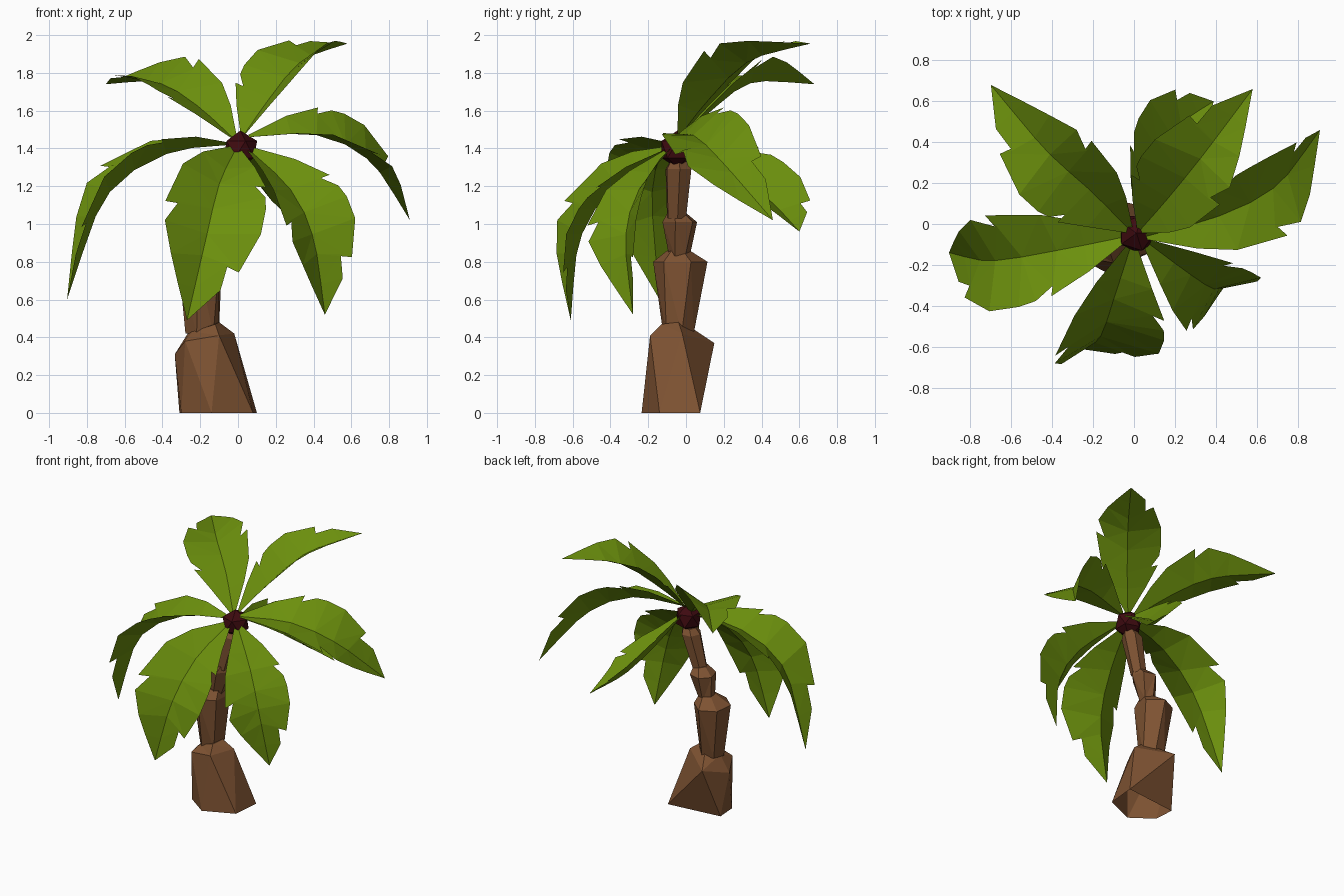
import bpy, bmesh, math
from mathutils import Vector

cube = bpy.data.objects.get("Cube")
if cube:
    bpy.data.objects.remove(cube, do_unlink=True)


def material(name, colour):
    m = bpy.data.materials.new(name)
    m.use_nodes = True
    rgba = (*colour, 1.0)
    m.diffuse_color = rgba
    m.node_tree.nodes["Principled BSDF"].inputs["Base Color"].default_value = rgba
    return m


LEAF = material("leaf green", (0.15, 0.28, 0.004))
BARK = material("bark brown", (0.21, 0.086, 0.032))
CROWN = material("dark maroon", (0.048, 0.003, 0.005))


def finish(name, bm, mat):
    mesh = bpy.data.meshes.new(name)
    bm.to_mesh(mesh)
    bm.free()
    mesh.materials.append(mat)
    obj = bpy.data.objects.new(name, mesh)
    bpy.context.collection.objects.link(obj)
    return obj


# Trunk: stacked, flaring segments with tapered shoulders, open underneath
def ring(x, y, z, rx, ry, turn, sides=6):
    angles = [math.tau * i / sides + turn for i in range(sides)]
    return [(x + rx * math.cos(a), y + ry * math.sin(a), z) for a in angles]


def trunk_segment(name, *rings):
    bm = bmesh.new()
    loops = [[bm.verts.new(p) for p in points] for points in rings]
    for low, high in zip(loops, loops[1:]):
        for i in range(len(low)):
            j = (i + 1) % len(low)
            bm.faces.new((low[i], low[j], high[j], high[i]))
    bm.faces.new(loops[-1])
    bmesh.ops.triangulate(bm, faces=bm.faces[:])
    return finish(name, bm, BARK)


trunk_segment(
    "trunk_base",
    [(.1, .075, 0), (-.31, .03, 0), (-.3, -.12, 0), (-.14, -.235, 0), (.08, -.14, 0)],
    [(-.24, .15, .37), (-.335, -.04, .31), (-.28, -.16, .38), (-.1, -.19, .41), (-.02, -.02, .42)],
    [(-.18, .03, .45), (-.26, -.04, .43), (-.24, -.11, .43), (-.12, -.13, .47), (-.1, -.04, .48)])
trunk_segment("trunk_lower", ring(-.19, -.04, .42, .09, .085, .2),
              ring(-.2, -.03, .8, .125, .145, .4), ring(-.16, -.04, .86, .06, .06, .4))
trunk_segment("trunk_middle", ring(-.15, -.035, .83, .055, .055, .6),
              ring(-.12, -.033, 1.01, .09, .095, .8), ring(-.09, -.05, 1.06, .05, .05, .8))
trunk_segment("trunk_upper", ring(-.085, -.05, 1.03, .055, .055, .1),
              ring(-.015, -.04, 1.29, .07, .075, .1), ring(0, -.04, 1.33, .05, .05, .1))

# Crown: faceted nut at the top of the trunk
bm = bmesh.new()
bmesh.ops.create_icosphere(bm, subdivisions=1, radius=0.1)
for v in bm.verts:
    v.co += Vector((0.012, -0.045, 1.395))
finish("crown", bm, CROWN)

# Fronds: leaves with notched edges, raised on both sides of a curved rib
RIB = (0, .2, .33, .33, .5, .5, .64, .74, .74, .87, 1)
LEFT_EDGE = ((0, .08), (.2, .6), (.36, .98), (.35, .75), (.43, 1.02), (.5, 1.08),
             (.62, 1.08), (.78, .8), (.76, .55), (.86, .52), (1, 0))
RIGHT_EDGE = ((0, .08), (.2, .55), (.35, .85), (.35, .85), (.58, 1.05), (.55, .75),
              (.66, .98), (.77, .7), (.77, .7), (.87, .4), (1, 0))
LIFT = 0.45


def curve_point(points, t):
    """Smooth curve through the points, with its direction."""
    p = [points[0] * 2 - points[1], *points, points[-1] * 2 - points[-2]]
    spans = len(points) - 1
    i = min(int(t * spans), spans - 1)
    u = t * spans - i
    a, b, c, d = p[i:i + 4]
    k1, k2, k3 = c - a, a * 2 - b * 5 + c * 4 - d, b * 3 - a - c * 3 + d
    pos = b + (k1 * u + k2 * u ** 2 + k3 * u ** 3) / 2
    return pos, (k1 + k2 * 2 * u + k3 * 3 * u ** 2).normalized()


def frond(name, points, heading, roll, width):
    points = [Vector(p) for p in points]
    heading, roll = math.radians(heading), math.radians(roll)
    across = Vector((-math.sin(heading), math.cos(heading), 0))

    def edge_point(t, w, side):
        pos, along = curve_point(points, t)
        s = (across - along * across.dot(along)).normalized()
        n = along.cross(s)
        s, n = s * math.cos(roll) + n * math.sin(roll), n * math.cos(roll) - s * math.sin(roll)
        return pos + (s * side + n * LIFT) * w * width

    bm = bmesh.new()
    rib = [bm.verts.new(curve_point(points, t)[0]) for t in RIB]
    for side, outline in ((1, LEFT_EDGE), (-1, RIGHT_EDGE)):
        rim = [bm.verts.new(edge_point(t, w, side)) for t, w in outline]
        for i in range(len(rib) - 1):
            quad = [rib[i], rib[i + 1], rim[i + 1], rim[i]]
            bm.faces.new(quad if side > 0 else quad[::-1])
    bmesh.ops.remove_doubles(bm, verts=bm.verts[:], dist=0.0005)
    bmesh.ops.triangulate(bm, faces=bm.faces[:])
    return finish(name, bm, LEAF)


frond("front_frond", [(-.01, -.09, 1.4), (-.1, -.37, 1.21), (-.17, -.56, .92),
                      (-.27, -.61, .49)], -95, -14, .25)
frond("front_left_frond", [(.05, -.08, 1.4), (.28, -.25, 1.18), (.4, -.32, .92),
                           (.46, -.28, .52)], -40, 15, .21)
frond("right_frond", [(-.03, -.06, 1.42), (-.38, -.13, 1.37), (-.7, -.18, 1.14),
                      (-.905, -.14, .6)], 190, 0, .22)
frond("left_frond", [(.06, -.06, 1.46), (.42, .04, 1.47), (.7, .19, 1.33),
                     (.91, .46, 1.02)], 20, 22, .2)
frond("back_left_frond", [(.03, -.03, 1.47), (.17, .13, 1.67), (.34, .34, 1.865),
                          (.58, .66, 1.955)], 45, 0, .21)
frond("back_right_frond", [(-.02, -.03, 1.45), (-.22, .17, 1.63), (-.43, .36, 1.75),
                           (-.7, .68, 1.74)], 135, -14, .21)
frond("back_frond", [(.03, -.02, 1.43), (.07, .24, 1.29), (.19, .46, 1.11),
                     (.39, .6, .96)], 75, 28, .19)
